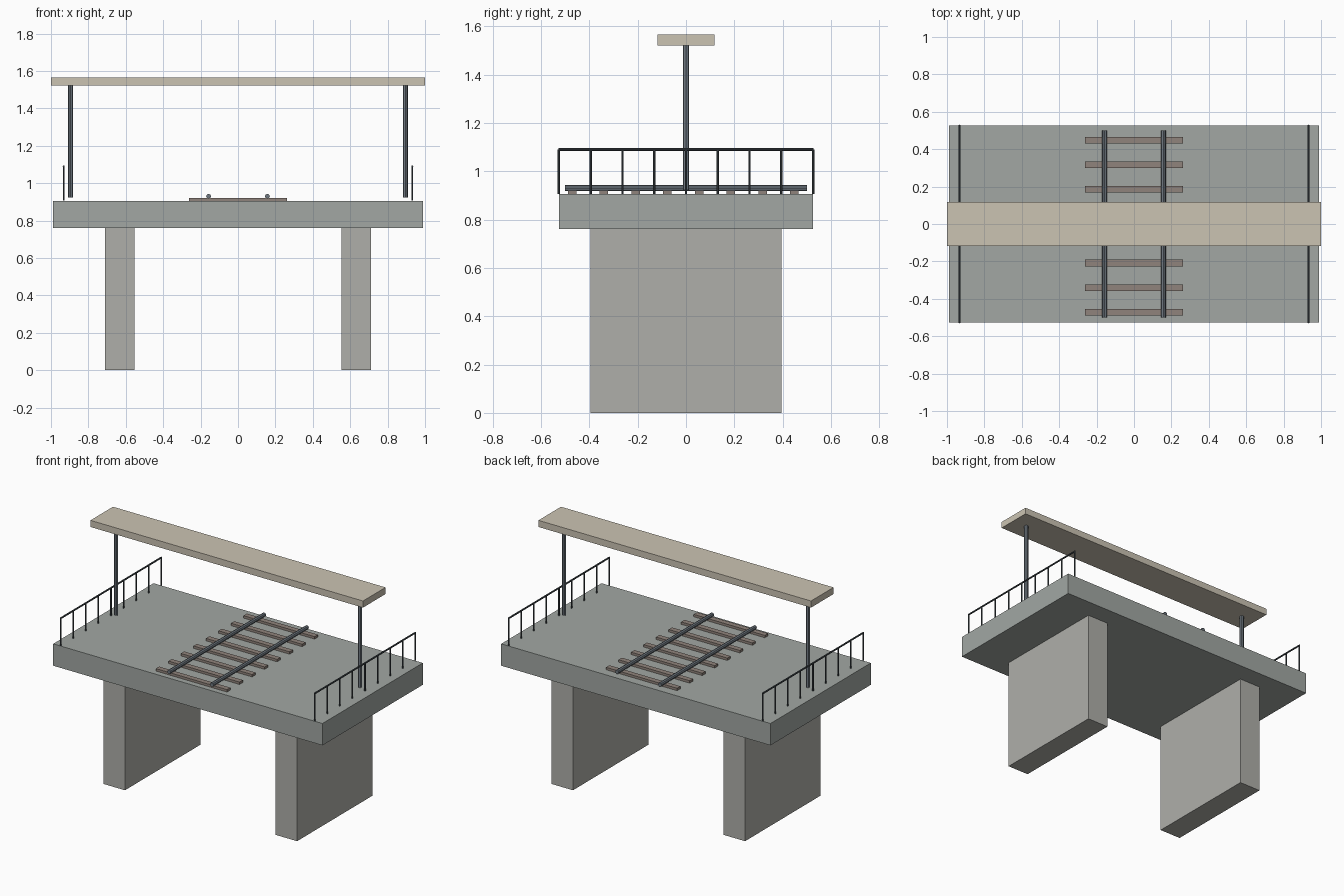
import bpy
import math

if "Cube" in bpy.data.objects:
    bpy.data.objects.remove(bpy.data.objects["Cube"])


def mat(name, rgb):
    m = bpy.data.materials.new(name)
    m.diffuse_color = (*rgb, 1)
    m.use_nodes = True
    m.node_tree.nodes["Principled BSDF"].inputs["Base Color"].default_value = m.diffuse_color
    return m


CONCRETE = mat("deck_concrete", (0.36, 0.39, 0.37))
PIER = mat("pier_concrete", (0.43, 0.43, 0.40))
ROOF = mat("roof_beige", (0.60, 0.55, 0.45))
STEEL = mat("steel", (0.16, 0.19, 0.22))
DARK = mat("dark_metal", (0.06, 0.075, 0.085))
WOOD = mat("sleeper_wood", (0.28, 0.23, 0.20))


def box(name, x, y, z, material):
    """Box spanning the (min, max) range on each axis."""
    bpy.ops.mesh.primitive_cube_add(size=1, location=[sum(r) / 2 for r in (x, y, z)])
    o = bpy.context.object
    o.name = name
    o.scale = [r[1] - r[0] for r in (x, y, z)]
    bpy.ops.object.transform_apply(location=False, rotation=False, scale=True)
    o.data.materials.append(material)


def rod(name, loc, length, radius, material, along_y=False):
    """Eight-sided rod, upright or lying along y."""
    bpy.ops.mesh.primitive_cylinder_add(
        vertices=8, radius=radius, depth=length, location=loc,
        rotation=(math.pi / 2 if along_y else 0, 0, 0))
    o = bpy.context.object
    o.name = name
    o.data.materials.append(material)


# Deck and roof
box("bridge_deck", (-0.988, 0.988), (-0.526, 0.526), (0.76, 0.905), CONCRETE)
box("canopy_roof", (-1, 1), (-0.118, 0.118), (1.521, 1.565), ROOF)

for s, side in ((-1, "left"), (1, "right")):
    # Pier wall and canopy column
    x0, x1 = sorted((s * 0.553, s * 0.71))
    box(f"{side}_pier", (x0, x1), (-0.395, 0.395), (0, 0.76), PIER)
    rod(f"{side}_canopy_post", (s * 0.895, 0, 1.222), 0.6, 0.0133, STEEL)

    # Running rail
    rod(f"{side}_track_rail", (s * 0.157, 0, 0.930), 1.0, 0.0130, STEEL, True)

    # Guard railing
    rod(f"{side}_guard_handrail", (s * 0.932, 0, 1.09), 1.056, 0.0055, DARK, True)
    for i in range(9):
        rod(f"{side}_guard_post_{i + 1}", (s * 0.932, -0.526 + i * 0.1315, 0.998),
            0.184, 0.0048, DARK)

# Sleepers under the rails
for i in range(8):
    y = -0.471 + i * 0.1313
    box(f"sleeper_{i + 1}", (-0.261, 0.261), (y - 0.0175, y + 0.0175), (0.905, 0.921), WOOD)
